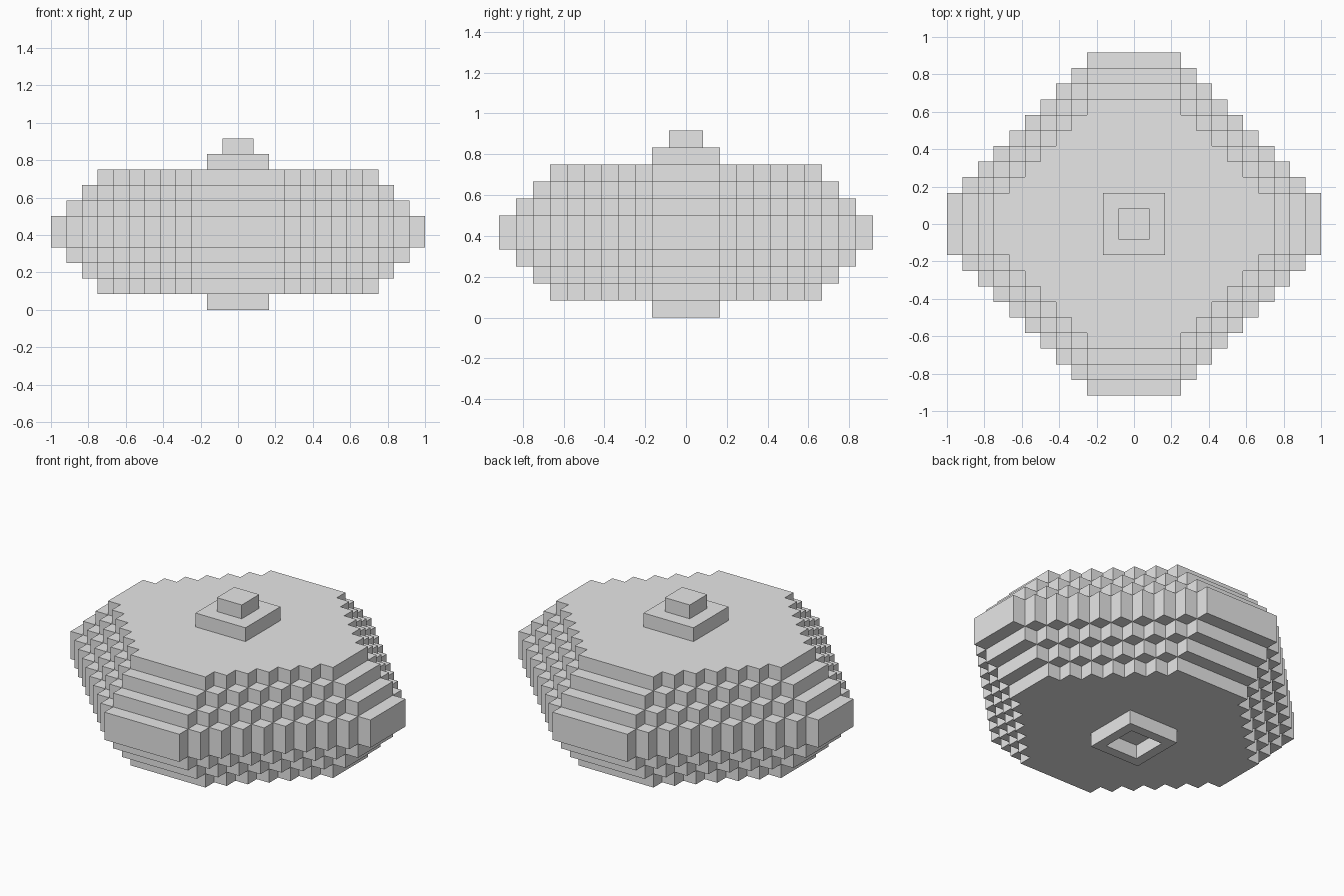
import bpy
import bmesh

U = 1 / 12  # one voxel

old = bpy.data.objects.get("Cube")
if old:
    bpy.data.objects.remove(old, do_unlink=True)

grey = bpy.data.materials.new("plain_grey")
grey.use_nodes = True
colour = (0.8, 0.8, 0.8, 1)
grey.diffuse_color = colour
grey.node_tree.nodes["Principled BSDF"].inputs["Base Color"].default_value = colour


def finish(name, bm):
    bmesh.ops.recalc_face_normals(bm, faces=bm.faces)
    mesh = bpy.data.meshes.new(name)
    bm.to_mesh(mesh)
    bm.free()
    mesh.materials.append(grey)
    obj = bpy.data.objects.new(name, mesh)
    bpy.context.collection.objects.link(obj)
    return obj


def prism(outline, z0, z1):
    """Extrude an outline, given in voxels, between two heights."""
    bm = bmesh.new()
    base = bm.faces.new([bm.verts.new((x * U, y * U, z0 * U)) for x, y in outline])
    top = bmesh.ops.extrude_face_region(bm, geom=[base], use_keep_orig=True)
    verts = [v for v in top["geom"] if isinstance(v, bmesh.types.BMVert)]
    bmesh.ops.translate(bm, verts=verts, vec=(0, 0, (z1 - z0) * U))
    return bm


def stepped_diamond(inset):
    """Diamond outline with one-voxel stairs on its four diagonals."""
    half_y = 11 - inset
    quarter = [(12 - inset, 2)]
    for y in range(3, half_y + 1):
        x = 14 - inset - y
        quarter += [(x, y - 1), (x, y)]
    upper = quarter + [(-x, y) for x, y in reversed(quarter)]
    return upper + [(-x, -y) for x, y in upper]


def square(half):
    return [(-half, -half), (half, -half), (half, half), (-half, half)]


# Body: nested tiers, the widest being the shortest
for inset, name in enumerate(("belt", "inner_belt", "shoulder", "core")):
    finish(name, prism(stepped_diamond(inset), 4 - inset, 6 + inset))

# Knob on top
finish("knob_base", prism(square(2), 9, 10))
finish("knob_tip", prism(square(1), 10, 11))

# Foot with a square recess, open where it meets the body
bm = prism(square(2), 0, 1)
bm.normal_update()
bmesh.ops.recalc_face_normals(bm, faces=bm.faces)
bottom = min(bm.faces, key=lambda f: f.calc_center_median().z)
bmesh.ops.inset_region(bm, faces=[bottom], thickness=U)
recess = bmesh.ops.extrude_face_region(bm, geom=[bottom])
verts = [v for v in recess["geom"] if isinstance(v, bmesh.types.BMVert)]
bmesh.ops.translate(bm, verts=verts, vec=(0, 0, U))
if bottom.is_valid:
    bm.faces.remove(bottom)
hidden = [f for f in bm.faces if all(v.co.z > U * 0.9 for v in f.verts)]
bmesh.ops.delete(bm, geom=hidden, context="FACES_ONLY")
finish("foot", bm)
